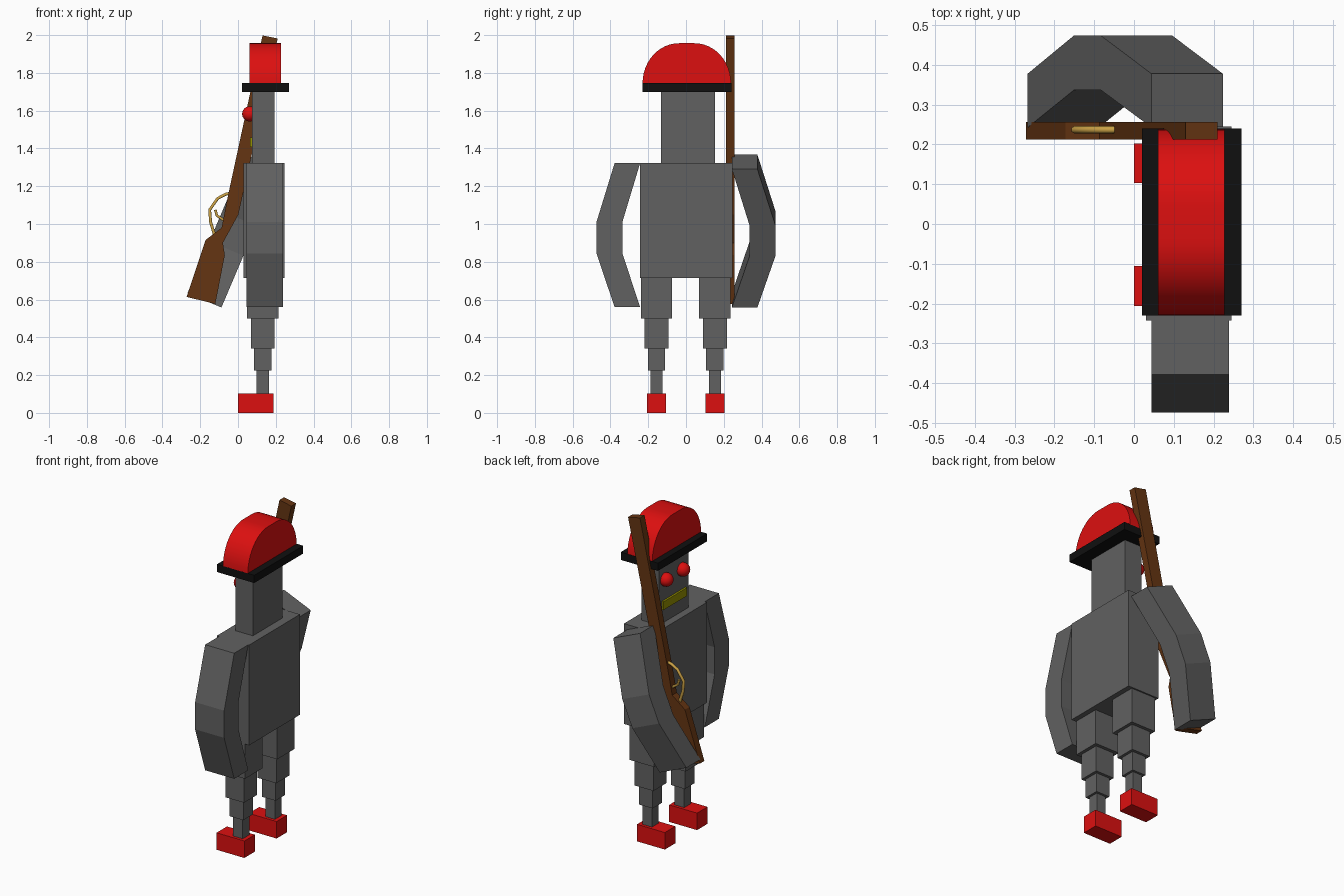
import bpy, bmesh
from math import sin, cos, pi, radians
from mathutils import Matrix, Vector

if "Cube" in bpy.data.objects:
    bpy.data.objects.remove(bpy.data.objects["Cube"])


def material(name, color):
    m = bpy.data.materials.new(name)
    m.diffuse_color = (*color, 1)
    m.use_nodes = True
    m.node_tree.nodes["Principled BSDF"].inputs["Base Color"].default_value = m.diffuse_color
    return m


GREY = material("dark_grey", (0.12, 0.12, 0.12))
RED = material("red", (0.72, 0.005, 0.005))
BLACK = material("black", (0.005, 0.005, 0.005))
WOOD = material("wood", (0.13, 0.035, 0.006))
GOLD = material("gold", (0.6, 0.36, 0.06))
YELLOW = material("yellow", (0.3, 0.28, 0.0))


def finish(name, bm, mat):
    bmesh.ops.recalc_face_normals(bm, faces=bm.faces)
    me = bpy.data.meshes.new(name)
    bm.to_mesh(me)
    bm.free()
    ob = bpy.data.objects.new(name, me)
    bpy.context.collection.objects.link(ob)
    me.materials.append(mat)
    return ob


def box(name, x, y, z, mat=GREY):
    bm = bmesh.new()
    lo, hi = Vector((x[0], y[0], z[0])), Vector((x[1], y[1], z[1]))
    bmesh.ops.create_cube(bm, size=1, matrix=Matrix.Translation((lo + hi) / 2)
                          @ Matrix.Diagonal((*(hi - lo), 1)))
    return finish(name, bm, mat)


def prism(name, points, offset, mat=GREY):
    """Extrude a 3D outline along offset."""
    bm = bmesh.new()
    face = bm.faces.new([bm.verts.new(p) for p in points])
    new = bmesh.ops.extrude_face_region(bm, geom=[face], use_keep_orig=True)
    verts = [g for g in new["geom"] if isinstance(g, bmesh.types.BMVert)]
    bmesh.ops.translate(bm, verts=verts, vec=offset)
    return finish(name, bm, mat)


def smooth(ob):
    bpy.ops.object.select_all(action='DESELECT')
    bpy.context.view_layer.objects.active = ob
    ob.select_set(True)
    bpy.ops.object.shade_smooth_by_angle(angle=radians(35))


# Torso and head
box("torso", (0.03, 0.245), (-0.243, 0.245), (0.713, 1.322))
box("head", (0.075, 0.193), (-0.133, 0.153), (1.322, 1.71))

# Face
box("mouth", (0.063, 0.08), (-0.10, 0.125), (1.407, 1.457), YELLOW)
for side, y in (("right", 0.10), ("left", -0.06)):
    bm = bmesh.new()
    bmesh.ops.create_uvsphere(bm, u_segments=24, v_segments=16, radius=0.04,
                              matrix=Matrix.Translation((0.062, y, 1.583)))
    smooth(finish(side + "_eye", bm, RED))

# Hat: brim and rounded crown with a short flat top
box("hat_brim", (0.02, 0.27), (-0.23, 0.24), (1.70, 1.747), BLACK)
crown = []
for i in range(13):
    a = pi / 2 * i / 12
    crown.append((0.06, 0.045 + 0.193 * cos(a), 1.745 + 0.212 * sin(a)))
crown += [(x, 0.008 - y, z) for x, y, z in reversed(crown)]
smooth(prism("hat_crown", crown, (0.167, 0, 0), RED))

# Legs: stacked shrinking blocks with a foot
steps = [(0.083, 0.50, 0.715), (0.063, 0.342, 0.50),
         (0.046, 0.225, 0.342), (0.032, 0.10, 0.225)]
for side, y in (("right", 0.153), ("left", -0.156)):
    for i, (h, z0, z1) in enumerate(steps):
        box(f"{side}_leg_{i + 1}", (0.131 - h, 0.131 + h), (y - h, y + h), (z0, z1))
    box(side + "_foot", (0.0, 0.187), (y - 0.05, y + 0.05), (0, 0.103), RED)

# Arms: bent bracket outline; the right one swings forward to hold the rifle
arm = [(0.243, 1.322), (0.378, 1.322), (0.474, 1.01), (0.474, 0.845),
       (0.378, 0.56), (0.243, 0.56), (0.337, 0.845), (0.337, 1.01)]
prism("left_arm", [(0.044, -y, z) for y, z in arm], (0.195, 0, 0))
right = prism("right_arm", [(-0.0975, y, (z - 0.941) * 1.045) for y, z in arm],
              (0.195, 0, 0))
right.rotation_euler.y = radians(23)
right.location = (-0.022, 0, 0.9625)

# Rifle: stock and barrel in one flat outline
rifle = [(0.13, 1.998), (0.21, 1.982), (0.002, 1.05), (-0.08, 0.90),
         (-0.07, 0.835), (-0.12, 0.577), (-0.272, 0.614), (-0.172, 0.915),
         (-0.087, 0.98), (-0.053, 1.15)]
prism("rifle", [(x, 0.212, z) for x, z in rifle], (0, 0.044, 0), WOOD)


def wire(name, points, radius):
    cu = bpy.data.curves.new(name, 'CURVE')
    cu.dimensions = '3D'
    cu.bevel_depth = radius
    cu.bevel_resolution = 1
    cu.use_fill_caps = True
    sp = cu.splines.new('POLY')
    sp.points.add(len(points) - 1)
    for p, (x, z) in zip(sp.points, points):
        p.co = (x, 0.237, z, 1)
    ob = bpy.data.objects.new(name, cu)
    bpy.context.collection.objects.link(ob)
    cu.materials.append(GOLD)


# Trigger guard and trigger
wire("trigger_guard", [(-0.04, 1.163), (-0.065, 1.158), (-0.108, 1.135),
                       (-0.15, 1.075), (-0.145, 1.01), (-0.125, 0.945)], 0.009)
wire("trigger", [(-0.12, 1.075), (-0.112, 1.045), (-0.075, 1.02)], 0.008)
